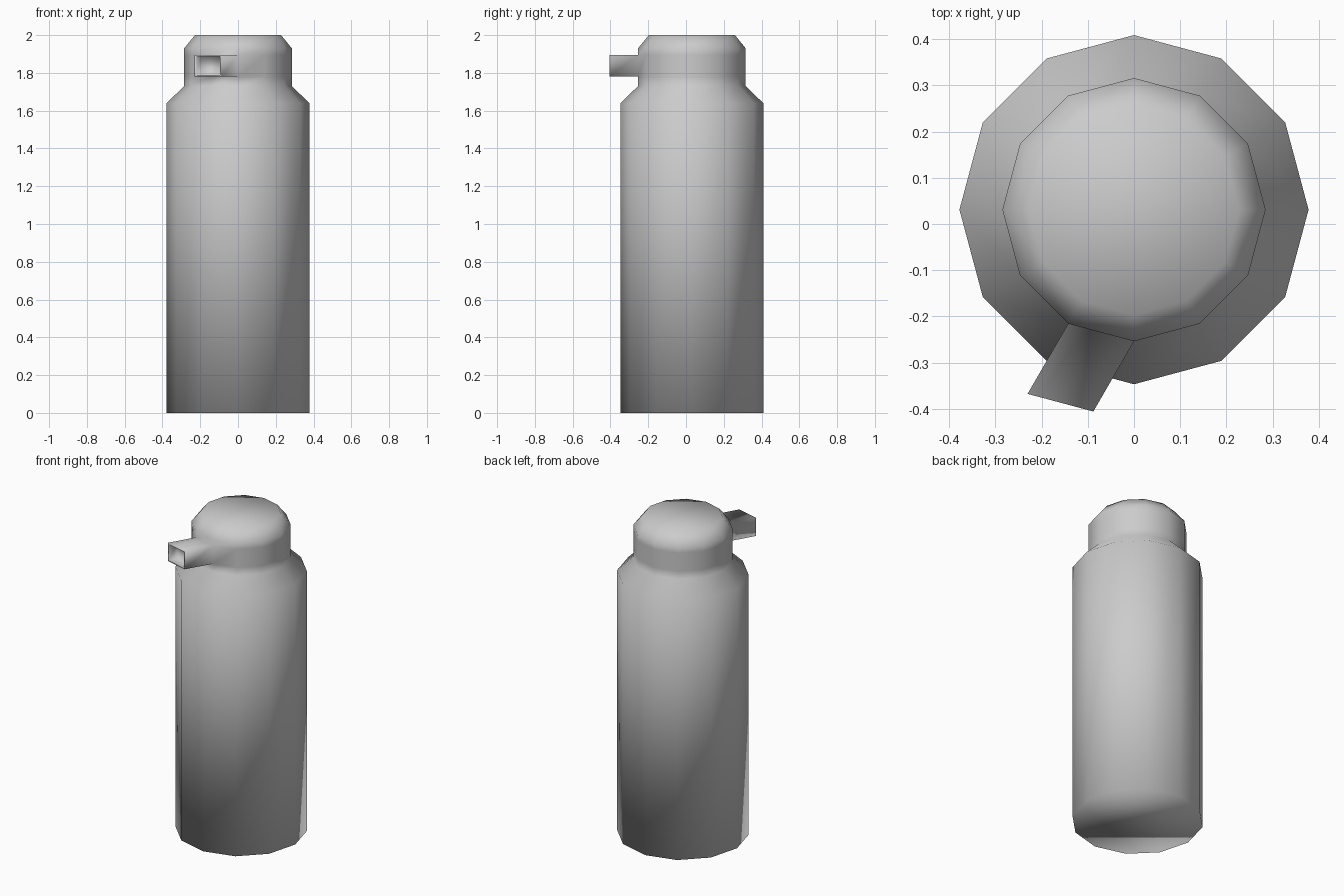
import bpy, bmesh, math
from mathutils import Vector

if "Cube" in bpy.data.objects:
    bpy.data.objects.remove(bpy.data.objects["Cube"])

SIDES = 12
CENTRE_Y = 0.031
# bottle outline: (radius, height)
PROFILE = [(0.378, 0), (0.378, 1.64), (0.285, 1.73), (0.285, 1.78),
           (0.285, 1.895), (0.285, 1.93), (0.228, 2.0)]

bm = bmesh.new()


def ring(r, z):
    return [bm.verts.new((r * math.cos(2 * math.pi * i / SIDES),
                          CENTRE_Y + r * math.sin(2 * math.pi * i / SIDES), z))
            for i in range(SIDES)]


# body, shoulder and cap
rings = [ring(r, z) for r, z in PROFILE]
spout_face = None
for level, (low, high) in enumerate(zip(rings, rings[1:])):
    for i in range(SIDES):
        j = (i + 1) % SIDES
        face = bm.faces.new((low[i], low[j], high[j], high[i]))
        if level == 3 and i == 8:
            spout_face = face
bm.faces.new(rings[0][::-1])
bm.faces.new(rings[-1])
bm.normal_update()


def extrude(face, offset):
    new = bmesh.ops.extrude_discrete_faces(bm, faces=[face])["faces"][0]
    bmesh.ops.translate(bm, verts=new.verts, vec=offset)
    bm.normal_update()
    return new


# slanted spout with a recessed opening
reach = Vector((-0.088, -0.152, 0))
tip = extrude(spout_face, reach)
bmesh.ops.inset_region(bm, faces=[tip], thickness=0.012)
extrude(tip, reach * -0.3)

for f in bm.faces:
    f.smooth = True
mesh = bpy.data.meshes.new("dispenser_bottle")
bm.to_mesh(mesh)
bm.free()
bpy.context.collection.objects.link(bpy.data.objects.new("dispenser_bottle", mesh))
